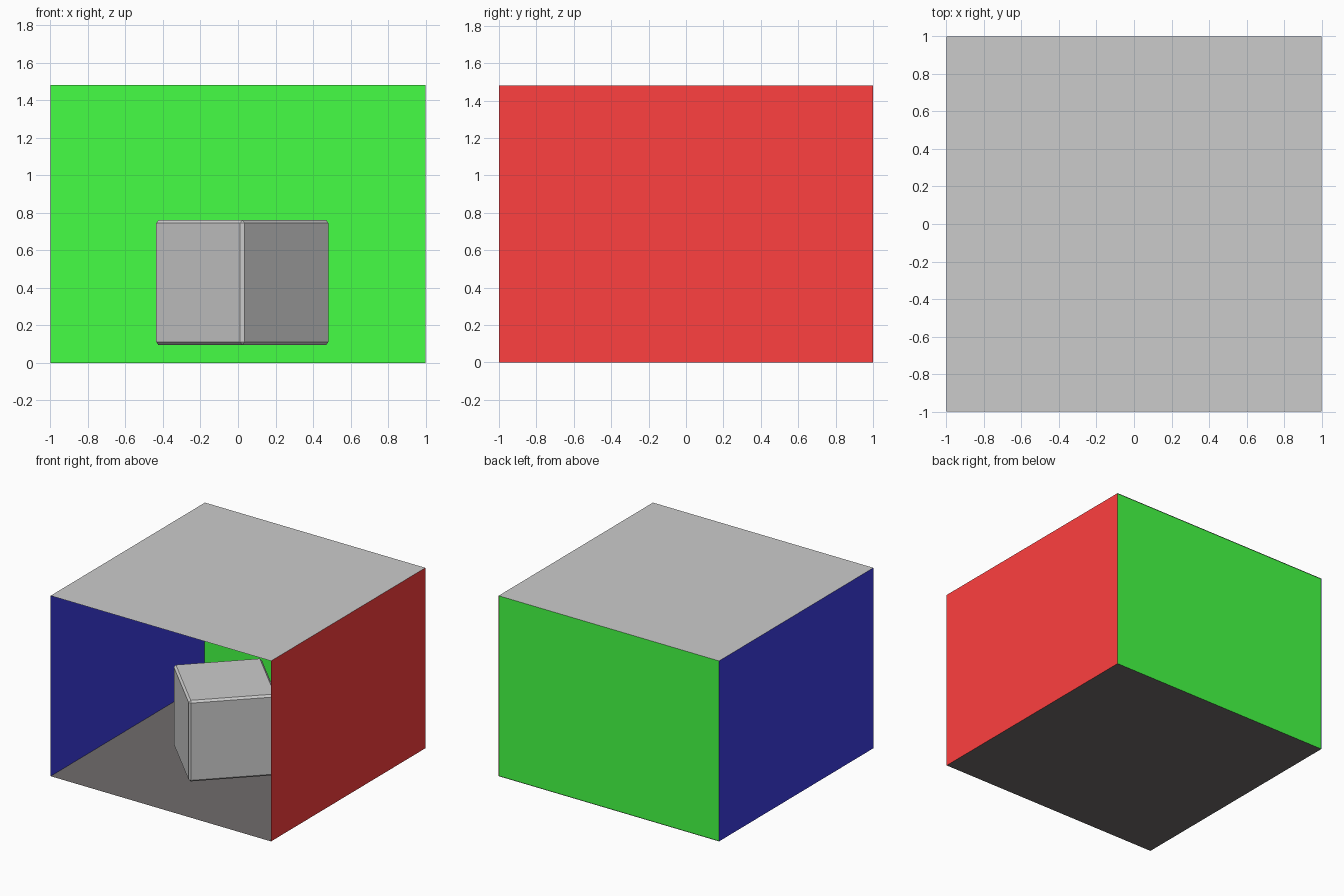
import bpy
from math import radians

if "Cube" in bpy.data.objects:
    bpy.data.objects.remove(bpy.data.objects["Cube"])

H = 1.48      # room height
BACK = 0.994  # back wall sits just inside the side walls


def panel(name, corners, colour=None):
    """Single-sheet room surface from four corners."""
    mesh = bpy.data.meshes.new(name)
    mesh.from_pydata(corners, [], [(0, 1, 2, 3)])
    obj = bpy.data.objects.new(name, mesh)
    bpy.context.collection.objects.link(obj)
    if colour:
        mat = bpy.data.materials.new(name + "_colour")
        mat.diffuse_color = (*colour, 1)
        mat.use_nodes = True
        mat.node_tree.nodes["Principled BSDF"].inputs["Base Color"].default_value = mat.diffuse_color
        mesh.materials.append(mat)
    return obj


def level(z):
    return [(-1, -1, z), (1, -1, z), (1, 1, z), (-1, 1, z)]


def side(x):
    return [(x, -1, 0), (x, 1, 0), (x, 1, H), (x, -1, H)]


# Room shell, open at the front
panel("floor", level(0), (0.16, 0.15, 0.15))
panel("ceiling", level(H))
panel("left_wall", side(-1), (0.05, 0.05, 0.8))
panel("right_wall", side(1), (1.0, 0.05, 0.05))
panel("back_wall", [(-1, BACK, 0), (1, BACK, 0), (1, BACK, H), (-1, BACK, H)],
      (0.06, 1.0, 0.06))

# Floating cube turned corner-forward, with chamfered edges
bpy.ops.mesh.primitive_cube_add(size=0.665, location=(0.023, -0.198, 0.428),
                                rotation=(0, 0, radians(45)))
cube = bpy.context.object
cube.name = "floating_cube"
bevel = cube.modifiers.new("chamfer", 'BEVEL')
bevel.width = 0.016
bevel.segments = 1
